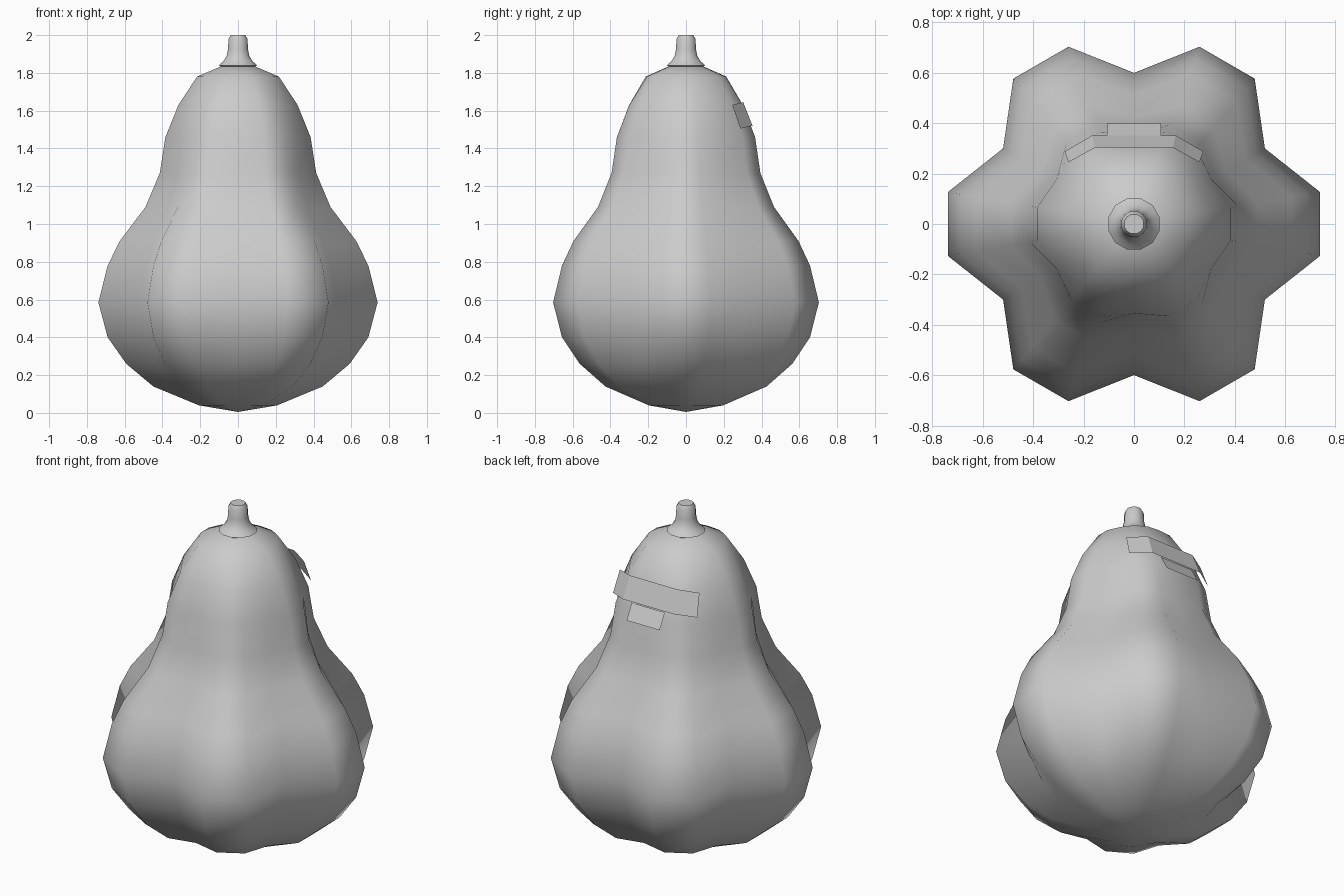
import bpy, bmesh, math
from mathutils import Vector

if "Cube" in bpy.data.objects:
    bpy.data.objects.remove(bpy.data.objects["Cube"])

grey = bpy.data.materials.new("light_grey")
grey.use_nodes = True
colour = (0.6, 0.6, 0.6, 1)
grey.diffuse_color = colour
grey.node_tree.nodes["Principled BSDF"].inputs["Base Color"].default_value = colour


def finish(name, bm, sharp_angle=None):
    """Turn a bmesh into a named object, optionally smooth shaded."""
    mesh = bpy.data.meshes.new(name)
    bm.to_mesh(mesh)
    bm.free()
    mesh.materials.append(grey)
    obj = bpy.data.objects.new(name, mesh)
    bpy.context.collection.objects.link(obj)
    if sharp_angle is not None:
        bpy.ops.object.select_all(action='DESELECT')
        obj.select_set(True)
        bpy.context.view_layer.objects.active = obj
        bpy.ops.object.shade_smooth_by_angle(angle=math.radians(sharp_angle))
    return obj


def loft(name, rings, bottom, top, sharp_angle):
    """Skin a stack of rings and close both ends with fans."""
    bm = bmesh.new()
    loops = [[bm.verts.new(p) for p in ring] for ring in rings]
    low, high = bm.verts.new((0, 0, bottom)), bm.verts.new((0, 0, top))
    n = len(loops[0])
    for i in range(n):
        j = (i + 1) % n
        for a, b in zip(loops, loops[1:]):
            bm.faces.new((a[i], a[j], b[j], b[i]))
        bm.faces.new((low, loops[0][j], loops[0][i]))
        bm.faces.new((high, loops[-1][i], loops[-1][j]))
    return finish(name, bm, sharp_angle)


def polar(radius, degrees, z):
    a = math.radians(degrees)
    return Vector((radius * math.cos(a), radius * math.sin(a), z))


# Gourd body: six lobes, each with two ridge points and a valley
def lobed_ring(radius, z, valley):
    ring = []
    for lobe in range(6):
        centre = lobe * 60
        ring += [polar(radius, centre - 9.7, z), polar(radius, centre + 9.7, z),
                 polar(radius * valley, centre + 30, z)]
    return ring


# ridge radius, height, valley depth ratio
body_profile = [
    (0.21, 0.04, 0.92), (0.455, 0.14, 0.86), (0.6, 0.26, 0.82),
    (0.7, 0.4, 0.8), (0.75, 0.585, 0.8), (0.7, 0.78, 0.8),
    (0.635, 0.91, 0.81), (0.497, 1.09, 0.85), (0.42, 1.27, 0.88),
    (0.39, 1.46, 0.91), (0.32, 1.63, 0.94), (0.22, 1.78, 0.97),
    (0.09, 1.835, 1.0)]
loft("gourd_body", [lobed_ring(*p) for p in body_profile], 0.005, 1.845, 180)

# Stem: flared foot and a blunt tip
stem_profile = [(0.09, 1.832), (0.105, 1.84), (0.08, 1.862), (0.062, 1.89),
                (0.055, 1.925), (0.052, 1.98), (0.04, 2.0)]
loft("stem", [[polar(r, k * 30 + 15, z) for k in range(12)]
              for r, z in stem_profile], 1.832, 2.0, 50)


def strip(name, top_edge, bottom_edge):
    """Thin sheet between two edges, mirrored across the middle."""
    bm = bmesh.new()
    rows = []
    for edge in (top_edge, bottom_edge):
        points = edge + [(-x, y, z) for x, y, z in reversed(edge)]
        rows.append([bm.verts.new(p) for p in points])
    upper, lower = rows
    for i in range(len(upper) - 1):
        bm.faces.new((upper[i], upper[i + 1], lower[i + 1], lower[i]))
    return finish(name, bm)


# Folded band and small tab on the back of the neck
strip("back_band", [(0.26, 0.245, 1.63), (0.155, 0.303, 1.645)],
      [(0.275, 0.288, 1.505), (0.165, 0.352, 1.52)])
strip("back_tab", [(0.108, 0.352, 1.515)], [(0.108, 0.4, 1.428)])
